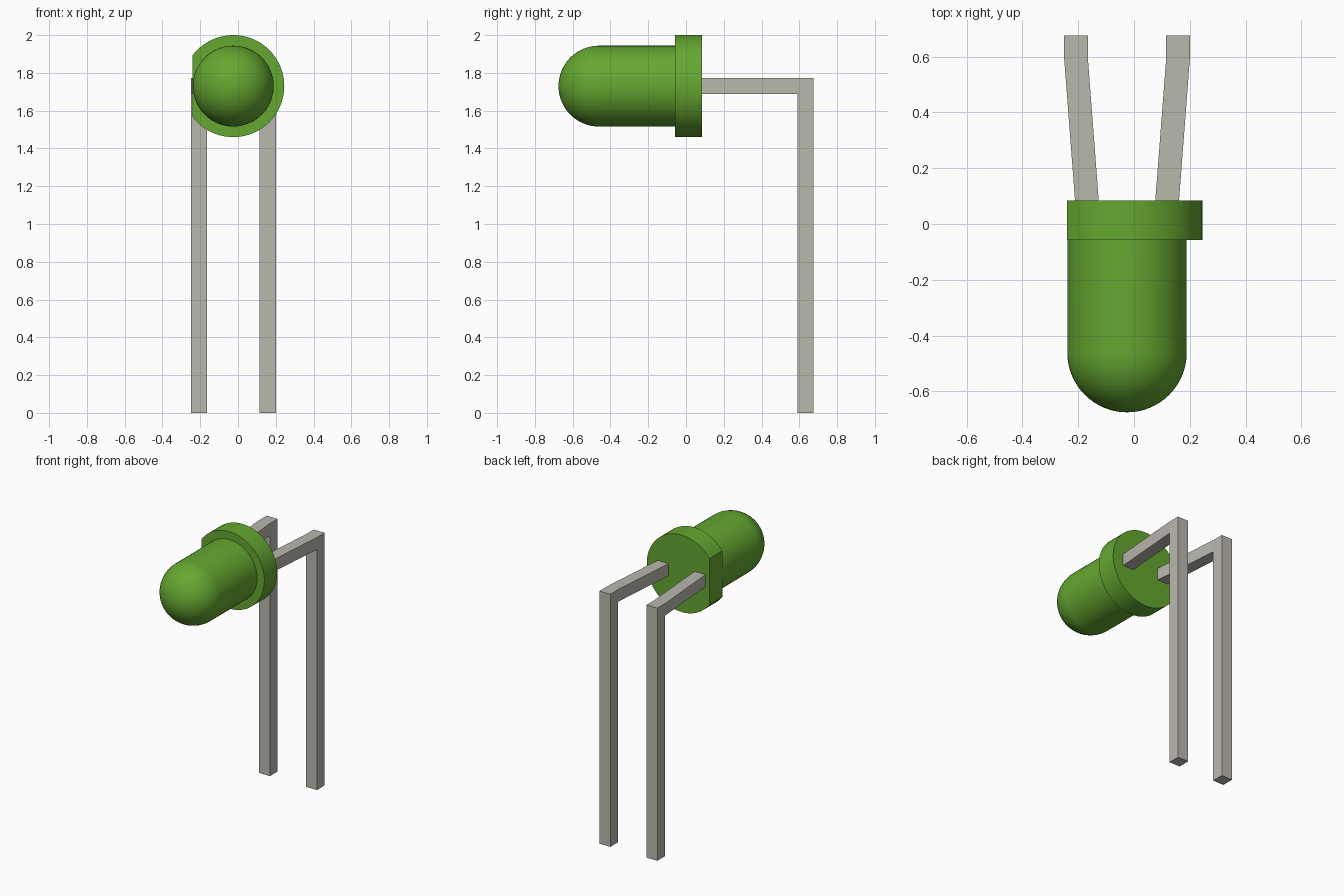
import bpy
import bmesh
import math
from mathutils import Matrix, Vector

if "Cube" in bpy.data.objects:
    bpy.data.objects.remove(bpy.data.objects["Cube"], do_unlink=True)

AXIS_X, AXIS_Z = -0.025, 1.73      # centre line of the lens
LENS_R, FLANGE_R = 0.214, 0.27
DOME_Y, FLANGE_FRONT, FLANGE_BACK = -0.461, -0.058, 0.085
LEAD = 0.085                       # lead thickness


def material(name, rgb):
    mat = bpy.data.materials.new(name)
    mat.use_nodes = True
    color = (*rgb, 1)
    mat.diffuse_color = color
    mat.node_tree.nodes["Principled BSDF"].inputs["Base Color"].default_value = color
    return mat


green = material("green plastic", (0.13, 0.39, 0.03))
metal = material("grey metal", (0.49, 0.48, 0.42))


def finish(name, bm, mat, smooth=False):
    bmesh.ops.recalc_face_normals(bm, faces=bm.faces)
    mesh = bpy.data.meshes.new(name)
    bm.to_mesh(mesh)
    bm.free()
    mesh.materials.append(mat)
    obj = bpy.data.objects.new(name, mesh)
    bpy.context.collection.objects.link(obj)
    if smooth:
        bpy.ops.object.select_all(action='DESELECT')
        obj.select_set(True)
        bpy.context.view_layer.objects.active = obj
        bpy.ops.object.shade_smooth_by_angle(angle=math.radians(30))
    return obj


# Lens: straight barrel and round dome, spun about the centre line
bm = bmesh.new()
profile = [(0, 0), (LENS_R, 0)]
for i in range(17):
    a = math.pi / 2 * i / 16
    profile.append((LENS_R * math.cos(a), DOME_Y - LENS_R * math.sin(a)))
verts = [bm.verts.new((AXIS_X + r, y, AXIS_Z)) for r, y in profile]
edges = [bm.edges.new(pair) for pair in zip(verts, verts[1:])]
bmesh.ops.spin(bm, geom=verts + edges, cent=(AXIS_X, 0, AXIS_Z), axis=(0, 1, 0),
               angle=math.tau, steps=64)
bmesh.ops.remove_doubles(bm, verts=bm.verts, dist=0.0005)
finish("lens", bm, green, smooth=True)

# Flange: disc with one side cut flat
bm = bmesh.new()
place = (Matrix.Translation((AXIS_X, (FLANGE_FRONT + FLANGE_BACK) / 2, AXIS_Z))
         @ Matrix.Rotation(math.pi / 2, 4, 'X'))
bmesh.ops.create_cone(bm, cap_ends=True, segments=72, radius1=FLANGE_R, radius2=FLANGE_R,
                      depth=FLANGE_BACK - FLANGE_FRONT, matrix=place)
cut = bmesh.ops.bisect_plane(bm, geom=bm.verts[:] + bm.edges[:] + bm.faces[:],
                             plane_co=(-0.241, 0, 0), plane_no=(-1, 0, 0), clear_outer=True)
bmesh.ops.holes_fill(bm, edges=[e for e in cut["geom_cut"] if isinstance(e, bmesh.types.BMEdge)])
finish("flange", bm, green, smooth=True)


def extrude(bm, face, offset):
    result = bmesh.ops.extrude_face_region(bm, geom=[face])["geom"]
    moved = [v for v in result if isinstance(v, bmesh.types.BMVert)]
    bmesh.ops.translate(bm, verts=moved, vec=offset)
    return next(f for f in result if isinstance(f, bmesh.types.BMFace))


# Leads: square post, bent forward at the top and angled in towards the flange
for side, name in ((-1, "right_lead"), (1, "left_lead")):
    bm = bmesh.new()
    x, back, half = AXIS_X + side * 0.1825, 0.675, LEAD / 2
    foot = bm.faces.new([bm.verts.new((x + dx, y, 0)) for dx, y in
                         ((-half, back - LEAD), (half, back - LEAD), (half, back), (-half, back))])
    post_top = extrude(bm, foot, Vector((0, 0, AXIS_Z - half)))
    extrude(bm, post_top, Vector((0, 0, LEAD)))
    bmesh.ops.recalc_face_normals(bm, faces=bm.faces)
    elbow = next(f for f in bm.faces
                 if f.normal.y < -0.9 and f.calc_center_median().z > AXIS_Z - 0.01)
    extrude(bm, elbow, Vector((-side * 0.0405, -0.53, 0)))
    finish(name, bm, metal)
